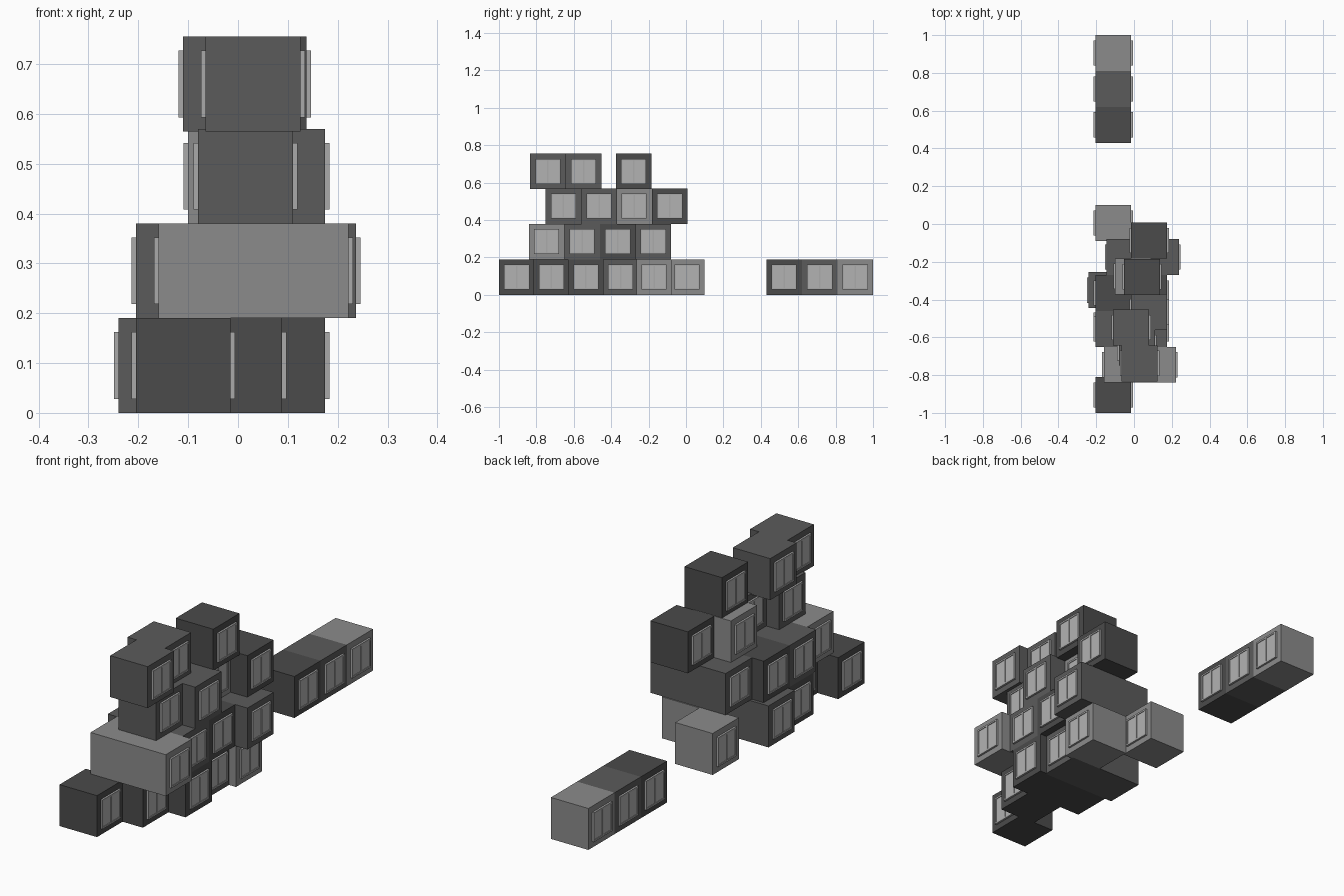
import bpy, bmesh
from mathutils import Vector

if "Cube" in bpy.data.objects:
    bpy.data.objects.remove(bpy.data.objects["Cube"])

S = 0.19       # height and depth of one module
W = 0.134      # window size


def material(name, v):
    m = bpy.data.materials.new(name)
    m.diffuse_color = (v, v, v, 1)
    m.use_nodes = True
    m.node_tree.nodes["Principled BSDF"].inputs["Base Color"].default_value = m.diffuse_color
    return m


MATS = {
    "D": material("dark_grey", 0.07),
    "M": material("mid_grey", 0.105),
    "L": material("light_grey", 0.26),
}
FRAME = material("window_frame", 0.4)
GLASS = material("window_glass", 0.45)


def boxes(name, spans, mat):
    """One object from several axis-aligned boxes given by two corners."""
    bm = bmesh.new()
    for lo, hi in spans:
        lo, hi = Vector(lo), Vector(hi)
        for v in bmesh.ops.create_cube(bm, size=1)["verts"]:
            v.co = (lo + hi) / 2 + Vector([a * b for a, b in zip(v.co, hi - lo)])
    me = bpy.data.meshes.new(name)
    bm.to_mesh(me)
    bm.free()
    me.materials.append(mat)
    ob = bpy.data.objects.new(name, me)
    bpy.context.collection.objects.link(ob)
    return ob


def window(name, x, side, yc, zc):
    h = W / 2

    # rectangle in the wall plane, projecting from the wall by d
    def slab(y0, y1, z0, z1, d):
        a, b = sorted((x - side * 0.002, x + side * d))
        return (a, yc + y0, zc + z0), (b, yc + y1, zc + z1)

    t, d = 0.008, 0.009
    frame = [slab(-h, h, h - t, h, d), slab(-h, h, -h, -h + t, d),
             slab(-h, -h + t, -h + t, h - t, d), slab(h - t, h, -h + t, h - t, d),
             slab(-0.004, 0.004, -h + t, h - t, d)]
    boxes(name + "_frame", frame, FRAME)
    # two panes behind the frame
    boxes(name + "_glass", [slab(-h + t, -0.004, -h + t, h - t, 0.006),
                            slab(0.004, h - t, -h + t, h - t, 0.006)], GLASS)


# floor height, then modules as (left x, right x, front y, shade)
FLOORS = [
    (0.0, [(-.205, -.015, -1.0, "D"), (-.10, .088, -.815, "D"), (-.205, .175, -.63, "D"),
           (-.24, .14, -.445, "M"), (-.015, .175, -.265, "L"), (-.205, -.015, -.09, "L"),
           (-.205, -.015, .43, "D"), (-.205, -.015, .62, "M"), (-.205, -.015, .81, "L")]),
    (0.19, [(-.16, .222, -.84, "L"), (-.205, .175, -.65, "M"), (-.205, .175, -.46, "D"),
            (-.145, .237, -.27, "M")]),
    (0.38, [(-.08, .11, -.75, "M"), (-.015, .175, -.56, "M"), (-.10, .09, -.372, "L"),
            (-.015, .175, -.182, "D")]),
    (0.565, [(-.065, .125, -.833, "M"), (-.11, .08, -.643, "M"), (-.053, .137, -.375, "D")]),
]

for f, (z, row) in enumerate(FLOORS):
    for i, (x0, x1, y, shade) in enumerate(row):
        name = f"module_{f}_{i}"
        boxes(name, [((x0, y, z), (x1, y + S, z + S))], MATS[shade])
        # a double window on both ends
        for side, x in ((-1, x0), (1, x1)):
            window(f"{name}_window_{'left' if side < 0 else 'right'}", x, side, y + S / 2, z + S / 2)
